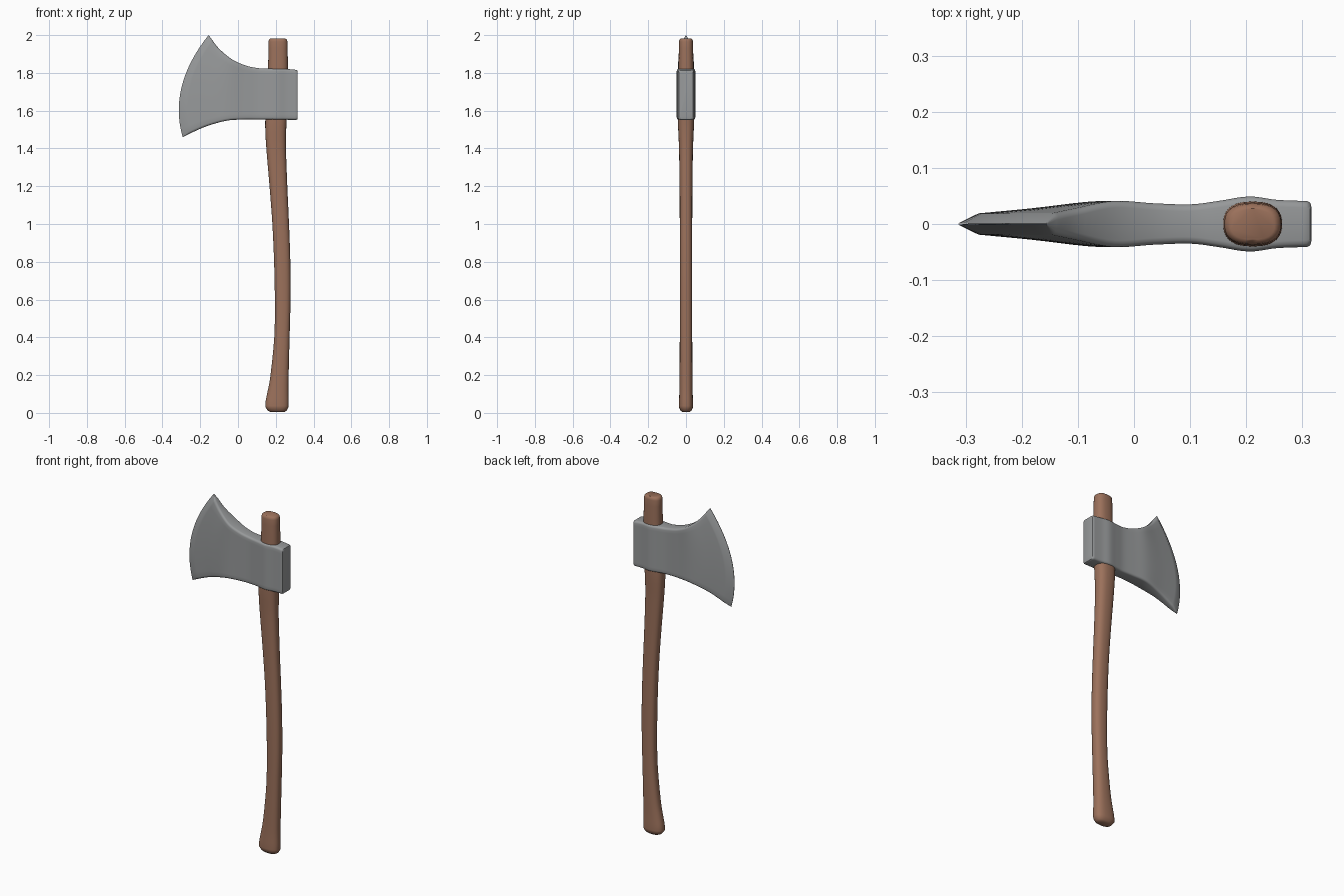
import bpy, bmesh, math

if "Cube" in bpy.data.objects:
    bpy.data.objects.remove(bpy.data.objects["Cube"])


def material(name, rgb):
    m = bpy.data.materials.new(name)
    m.diffuse_color = (*rgb, 1)
    m.use_nodes = True
    m.node_tree.nodes["Principled BSDF"].inputs["Base Color"].default_value = m.diffuse_color
    return m


def smooth_rows(rows, n):
    """Catmull-Rom interpolation of tuples, n steps per span."""
    out = []
    for i in range(len(rows) - 1):
        a, b = rows[max(i - 1, 0)], rows[i]
        c, d = rows[i + 1], rows[min(i + 2, len(rows) - 1)]
        for k in range(n):
            t = k / n
            out.append(tuple(
                0.5 * (2 * q + (r - p) * t + (2 * p - 5 * q + 4 * r - s) * t * t
                       + (3 * q - p - 3 * r + s) * t ** 3)
                for p, q, r, s in zip(a, b, c, d)))
    return out + [rows[-1]]


def loft(name, rings, mat, angle):
    """Skin closed rings of equal length and cap both ends."""
    bm = bmesh.new()
    vr = [[bm.verts.new(p) for p in ring] for ring in rings]
    n = len(vr[0])
    for a, b in zip(vr, vr[1:]):
        for i in range(n):
            j = (i + 1) % n
            bm.faces.new((a[i], a[j], b[j], b[i]))
    bm.faces.new(vr[0])
    bm.faces.new(vr[-1])
    bmesh.ops.recalc_face_normals(bm, faces=bm.faces)
    me = bpy.data.meshes.new(name)
    bm.to_mesh(me)
    bm.free()
    ob = bpy.data.objects.new(name, me)
    bpy.context.collection.objects.link(ob)
    me.materials.append(mat)
    bpy.ops.object.select_all(action='DESELECT')
    ob.select_set(True)
    bpy.context.view_layer.objects.active = ob
    bpy.ops.object.shade_smooth_by_angle(angle=math.radians(angle))
    return ob


wood = material("brown wood", (0.33, 0.165, 0.105))
steel = material("grey steel", (0.31, 0.32, 0.325))

# Handle: z, left x, right x, half depth
stations = [(0.03, .145, .267, .037), (0.06, .146, .268, .037), (0.12, .158, .267, .035),
            (0.2, .172, .268, .034), (0.4, .192, .273, .033), (0.6, .195, .278, .033),
            (0.8, .191, .277, .033), (1.0, .182, .270, .033), (1.2, .167, .261, .034),
            (1.4, .150, .254, .037), (1.52, .144, .256, .042), (1.62, .148, .262, .042),
            (1.82, .159, .264, .040), (1.965, .161, .262, .037)]
rows = [(0.004, .175, .245, .019), (0.012, .158, .258, .029)]
rows += smooth_rows(stations, 3)
rows += [(1.976, .164, .259, .035), (1.982, .172, .251, .028)]


def oval(z, l, r, h, n=28, e=0.8):
    pts = []
    for k in range(n):
        a = 2 * math.pi * k / n
        c, s = math.cos(a), math.sin(a)
        pts.append(((l + r) / 2 + (r - l) / 2 * math.copysign(abs(c) ** e, c),
                    h * math.copysign(abs(s) ** e, s), z))
    return pts


loft("handle", [oval(*r) for r in rows], wood, 40)

# Axe head: top x, top z, bottom x, bottom z, sideways bulge, half thickness
blade = [(-.156, 2.0, -.293, 1.46, -.073, .001), (-.138, 1.976, -.255, 1.479, -.068, .019)]
body = [(-.138, 1.976, -.255, 1.479, -.068, .019), (-.098, 1.926, -.165, 1.518, -.045, .028),
        (-.034, 1.873, -.060, 1.547, -.012, .041), (.034, 1.841, .03, 1.553, 0, .037),
        (.100, 1.826, .10, 1.553, 0, .035), (.150, 1.823, .15, 1.553, 0, .041),
        (.205, 1.822, .205, 1.552, 0, .049), (.255, 1.821, .255, 1.552, 0, .043),
        (.308, 1.816, .308, 1.551, 0, .041)]
cols = blade[:1] + smooth_rows(body, 5)
cols += [(.314, 1.813, .314, 1.554, 0, .038), (.316, 1.806, .316, 1.561, 0, .031)]


def section(xt, zt, xb, zb, bulge, h, n=16):
    """Upright slab section with rounded corners, bowed along x."""
    r = min(0.012, h * 0.6)
    e = r / (zt - zb)
    corner = [(0, h - r), (.13 * e, h - .5 * r), (.5 * e, h - .13 * r), (e, h)]
    side = corner + [(e + (1 - 2 * e) * k / n, h) for k in range(1, n)]
    side += [(1 - t, y) for t, y in reversed(corner)]
    ring = side + [(t, -y) for t, y in reversed(side)]
    return [(xt + (xb - xt) * t + 4 * t * (1 - t) * bulge, y, zt + (zb - zt) * t)
            for t, y in ring]


loft("axe_head", [section(*c) for c in cols], steel, 45)
